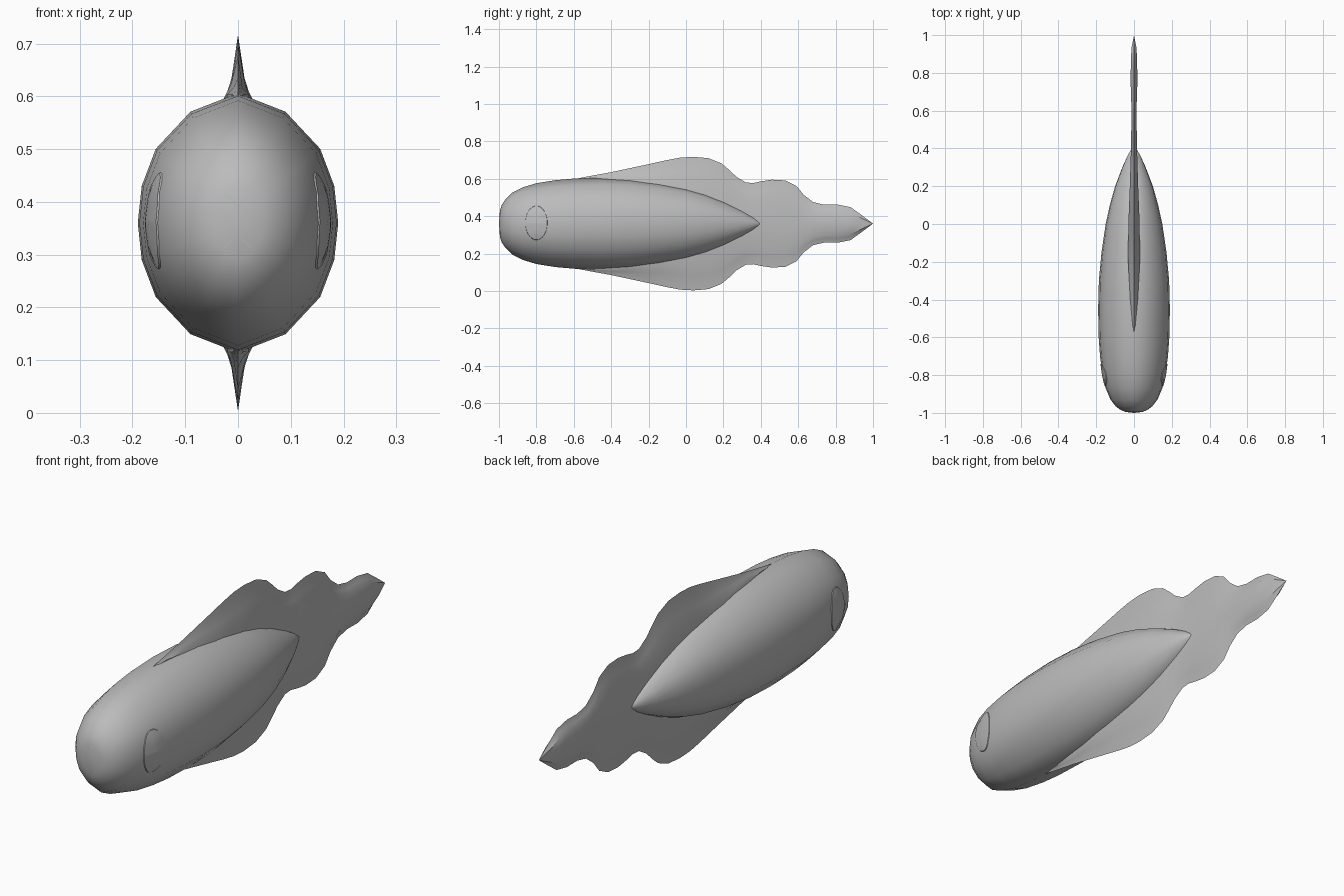
import bpy, bmesh, math
from mathutils import Vector
from mathutils.bvhtree import BVHTree

if "Cube" in bpy.data.objects:
    bpy.data.objects.remove(bpy.data.objects["Cube"])

CZ = 0.36  # height of the long axis
grey = bpy.data.materials.new("plain grey")
grey.diffuse_color = (0.5, 0.5, 0.5, 1)
grey.use_nodes = True
grey.node_tree.nodes["Principled BSDF"].inputs["Base Color"].default_value = grey.diffuse_color


def finish(name, bm, angle):
    bmesh.ops.remove_doubles(bm, verts=bm.verts, dist=1e-5)
    bmesh.ops.recalc_face_normals(bm, faces=bm.faces)
    me = bpy.data.meshes.new(name)
    bm.to_mesh(me)
    bm.free()
    me.materials.append(grey)
    ob = bpy.data.objects.new(name, me)
    bpy.context.collection.objects.link(ob)
    bpy.ops.object.select_all(action='DESELECT')
    ob.select_set(True)
    bpy.context.view_layer.objects.active = ob
    bpy.ops.object.shade_smooth_by_angle(angle=math.radians(angle))
    return ob


def bridge(bm, a, b, closed=True):
    n = len(a)
    for i in range(n if closed else n - 1):
        j = (i + 1) % n
        bm.faces.new((a[i], a[j], b[j], b[i]))


def lerp(table, y):
    for (y0, v0), (y1, v1) in zip(table, table[1:]):
        if y <= y1:
            return v0 + (v1 - v0) * max(0, (y - y0) / (y1 - y0))
    return table[-1][1]


# Body: sixteen-sided loft, (y, half width, half height)
rings = [(-.995, .045, .07), (-.985, .07, .1), (-.965, .097, .13), (-.93, .124, .165),
         (-.87, .15, .195), (-.8, .166, .216), (-.7, .18, .232), (-.6, .187, .241),
         (-.45, .19, .246), (-.3, .186, .24), (-.15, .172, .222), (0, .15, .193),
         (.1, .128, .163), (.2, .1, .122), (.3, .062, .072), (.36, .035, .036), (.4, .012, .008)]
quarter = [(1, 0), (.96, .286), (.82, .571), (.474, .857)]
section = quarter + [(0, 1)] + [(-x, z) for x, z in quarter[:0:-1]]
section += [(-x, -z) for x, z in section]
bm = bmesh.new()
loops = [[bm.verts.new((w * x, y, CZ + h * z)) for x, z in section] for y, w, h in rings]
for a, b in zip(loops, loops[1:]):
    bridge(bm, a, b)
for loop, tip in ((loops[0], -1), (loops[-1], .41)):
    v = bm.verts.new((0, tip, CZ))
    for i in range(16):
        bm.faces.new((loop[i], loop[(i + 1) % 16], v))
bmesh.ops.recalc_face_normals(bm, faces=bm.faces)
tree = BVHTree.FromBMesh(bm)
finish("body", bm, 60)


def on_body(start, direction, lift):
    d = Vector(direction)
    return tree.ray_cast(Vector(start), d)[0] - d * lift


# Fin: one sheet around the body and tail, thick inside, sharp at the edge
edge = [(-.6, .238), (-.5, .257), (-.4, .275), (-.2, .318), (-.1, .34), (-.03, .353),
        (.04, .357), (.12, .35), (.19, .322), (.23, .288), (.27, .25), (.32, .22),
        (.36, .217), (.4, .226), (.46, .235), (.53, .231), (.59, .202), (.63, .153),
        (.68, .115), (.74, .101), (.81, .102), (.88, .088), (.94, .045), (1, 0)]
thick = [(-.6, .001), (-.4, .02), (-.2, .031), (0, .03), (.2, .022), (.4, .016),
         (.6, .013), (.75, .018), (.92, .016), (1, 0)]
heights = [(y, h) for y, w, h in rings]
bm = bmesh.new()
prev = None
for y, e in edge:
    t = lerp(thick, y)
    base = min(max(lerp(heights, y), .62 * e) if y < .4 else .62 * e, e * .985)
    half = [(t, 0), (t, base), (.42 * t, base + .4 * (e - base)), (0, e)]
    half += [(-x, z) for x, z in half[-2::-1]]
    loop = half + [(x, -z) for x, z in half[-2:0:-1]]
    loop = [bm.verts.new((x, y, CZ + z)) for x, z in loop]
    if prev:
        bridge(bm, prev, loop)
    else:
        bm.faces.new(loop)
    prev = loop
bmesh.ops.dissolve_degenerate(bm, dist=1e-5, edges=bm.edges)
finish("fin", bm, 40)

# Eyes: oval lenses that follow the sides of the body
for side, name in ((1, "right_eye"), (-1, "left_eye")):
    bm = bmesh.new()
    prev = None
    for r, lift in ((1, -.003), (.97, .003), (.7, .004), (.35, .004), (.02, .004)):
        loop = []
        for i in range(32):
            a = math.tau * i / 32
            p = (side, -.8 + .06 * r * math.cos(a), .364 + .093 * r * math.sin(a))
            loop.append(bm.verts.new(on_body(p, (-side, 0, 0), lift)))
        if prev:
            bridge(bm, prev, loop)
        prev = loop
    bm.faces.new(prev)
    finish(name, bm, 40)

# Nose and mouth: thin tapered strokes on the front of the head
bm = bmesh.new()
strokes = [[(0, .387), (0, .36), (0, .337)]]
for s in (1, -1):
    strokes.append([(0, .387), (s * .006, .397), (s * .013, .408), (s * .021, .413)])
    strokes.append([(0, .337), (s * .008, .33), (s * .017, .321), (s * .025, .312)])
for pts in strokes:
    sides = ([], [])
    for i, (x, z) in enumerate(pts):
        a, b = Vector(pts[max(i - 1, 0)]), Vector(pts[min(i + 1, len(pts) - 1)])
        d = (b - a).normalized() * .0018 * (1 - .7 * i / len(pts))
        for k, row in zip((1, -1), sides):
            p = (x - k * d.y, -2, z + k * d.x)
            row.append(bm.verts.new(on_body(p, (0, 1, 0), .0015)))
    bridge(bm, sides[0], sides[1], False)
finish("nose_and_mouth", bm, 40)
